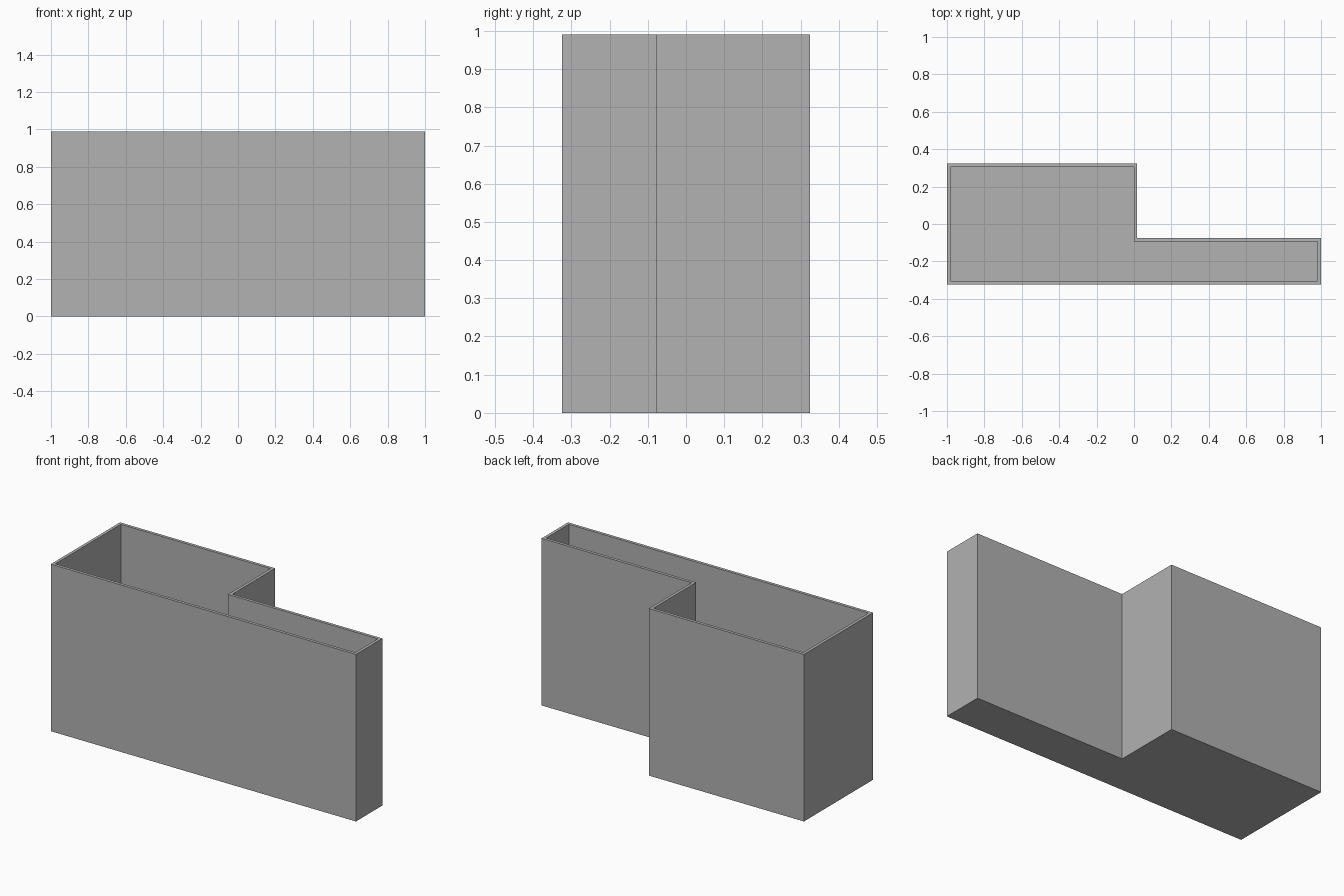
import bpy
import bmesh
from mathutils import Vector

HEIGHT = 0.99
WALL = 0.018

# Remove the default cube
cube = bpy.data.objects.get("Cube")
if cube:
    bpy.data.objects.remove(cube, do_unlink=True)

# Plain grey material
grey = bpy.data.materials.new("plain_grey")
grey.use_nodes = True
colour = (0.445, 0.445, 0.445, 1)
grey.diffuse_color = colour
grey.node_tree.nodes["Principled BSDF"].inputs["Base Color"].default_value = colour

# Stepped footprint, counter-clockwise from the front right corner
outline = [(-1, -0.324), (1, -0.324), (1, -0.076),
           (0.017, -0.076), (0.017, 0.324), (-1, 0.324)]


def inset(points, distance):
    """Move each corner of a square-cornered outline inward."""
    result = []
    for i, p in enumerate(points):
        p = Vector(p)
        before = (p - Vector(points[i - 1])).normalized()
        after = (Vector(points[(i + 1) % len(points)]) - p).normalized()
        normals = Vector((-before.y, before.x)) + Vector((-after.y, after.x))
        result.append(p + normals * distance)
    return result


# Open-topped box: outer wall, rim, inner wall and floor from stacked rings
inner = inset(outline, WALL)
bm = bmesh.new()
rings = [[bm.verts.new((x, y, z)) for x, y in points]
         for points, z in ((outline, 0), (outline, HEIGHT),
                           (inner, HEIGHT), (inner, WALL))]
for low, high in zip(rings, rings[1:]):
    for i in range(len(low)):
        j = (i + 1) % len(low)
        bm.faces.new((low[i], low[j], high[j], high[i]))
bm.faces.new(rings[0][::-1])
bm.faces.new(rings[-1])
bmesh.ops.recalc_face_normals(bm, faces=bm.faces)

mesh = bpy.data.meshes.new("open_stepped_box")
bm.to_mesh(mesh)
bm.free()
mesh.materials.append(grey)
box = bpy.data.objects.new("open_stepped_box", mesh)
bpy.context.collection.objects.link(box)
